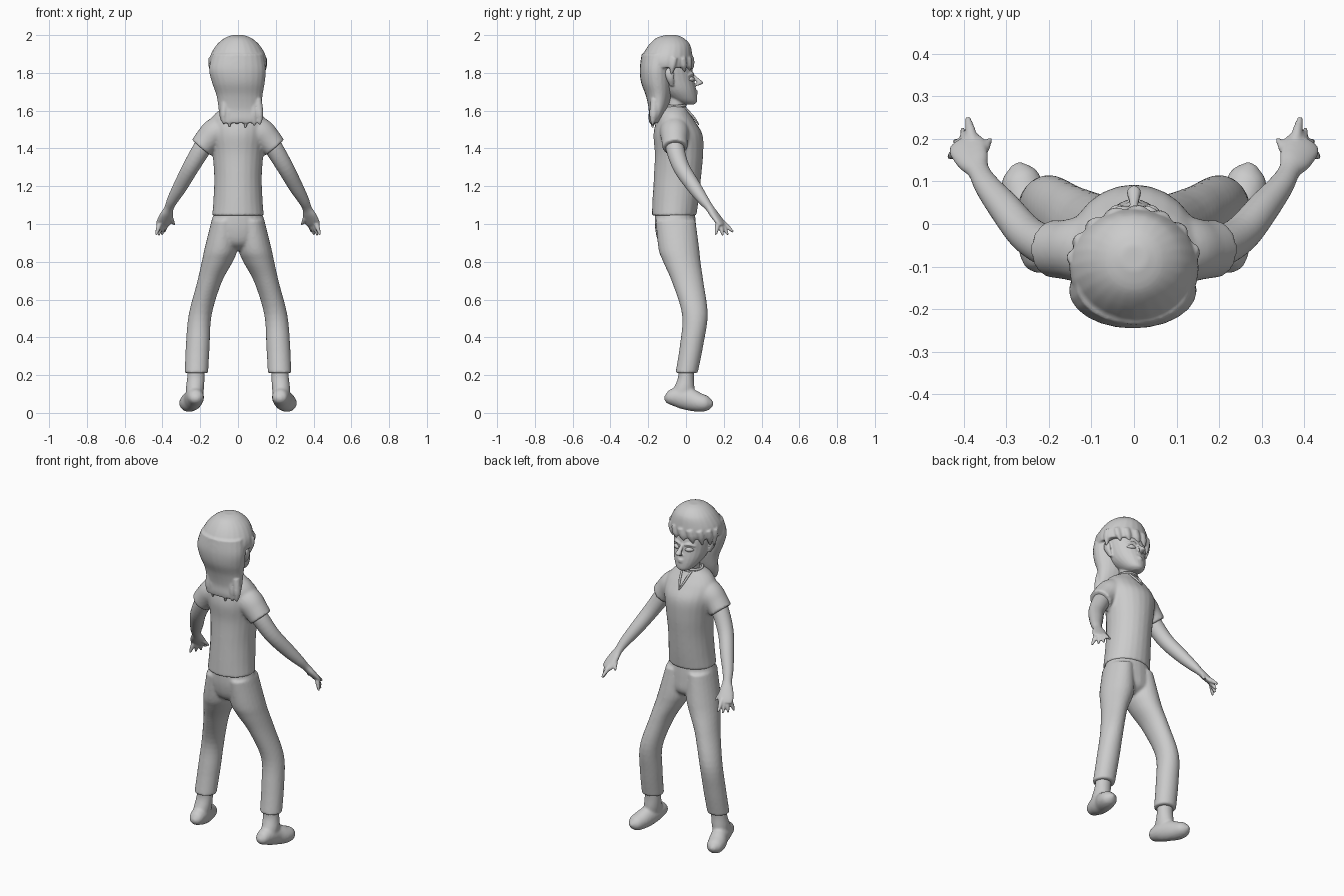
import bpy, bmesh, math
from mathutils import Vector


def spline(pts, steps=5):
    """Catmull-Rom interpolation of ring tuples (x, y, z, rx, ry)."""
    out = []
    for i in range(len(pts) - 1):
        p0, p1, p2 = pts[max(i - 1, 0)], pts[i], pts[i + 1]
        p3 = pts[min(i + 2, len(pts) - 1)]
        for s in range(steps):
            t = s / steps
            out.append([0.5 * (2 * b + (c - a) * t + (2 * a - 5 * b + 4 * c - d) * t * t
                               + (3 * b - a - 3 * c + d) * t ** 3)
                        for a, b, c, d in zip(p0, p1, p2, p3)])
    return out + [list(pts[-1])]


def tube(bm, pts, ref=None, both=False, n=24):
    """Closed loft; horizontal rings when ref is None, else rings across the path."""
    rings = spline(pts)
    cen = [Vector(r[:3]) for r in rings]
    for side in ((1, -1) if both else (1,)):
        loops = []
        for i, r in enumerate(rings):
            if ref is None:
                v, u = Vector((1, 0, 0)), Vector((0, 1, 0))
            else:
                t = (cen[min(i + 1, len(cen) - 1)] - cen[max(i - 1, 0)]).normalized()
                u = Vector(ref)
                u = (u - t * u.dot(t)).normalized()
                v = t.cross(u)
            loop = []
            for k in range(n):
                a = 2 * math.pi * k / n
                p = cen[i] + v * max(r[3], .002) * math.cos(a) + u * max(r[4], .002) * math.sin(a)
                loop.append(bm.verts.new((p.x * side, p.y, p.z)))
            loops.append(loop)
        for a, b in zip(loops, loops[1:]):
            for k in range(n):
                bm.faces.new((a[k], a[k - 1], b[k - 1], b[k]))
        bm.faces.new(loops[0])
        bm.faces.new(loops[-1])


def finish(name, bm, voxel=None, smooth=3):
    bmesh.ops.recalc_face_normals(bm, faces=bm.faces)
    for f in bm.faces:
        f.smooth = True
    me = bpy.data.meshes.new(name)
    bm.to_mesh(me)
    bm.free()
    ob = bpy.data.objects.new(name, me)
    bpy.context.collection.objects.link(ob)
    if voxel:
        m = ob.modifiers.new("blend", 'REMESH')
        m.mode, m.voxel_size, m.use_smooth_shade = 'VOXEL', voxel, True
        s = ob.modifiers.new("soften", 'SMOOTH')
        s.factor, s.iterations = 0.5, smooth
    return ob


Y, Z = (0, 1, 0), (0, 0, 1)

# Shirt: torso with short sleeves
bm = bmesh.new()
tube(bm, [(0, -.063, 1.045, .137, .118), (0, -.055, 1.13, .130, .122), (0, -.045, 1.25, .126, .125),
          (0, -.037, 1.37, .135, .128), (0, -.042, 1.47, .150, .130), (0, -.055, 1.54, .150, .105),
          (0, -.065, 1.59, .115, .080), (0, -.060, 1.625, .058, .055)])
tube(bm, [(.06, -.06, 1.50, .09, .08), (.12, -.06, 1.48, .08, .078),
          (.16, -.06, 1.445, .07, .070), (.195, -.058, 1.405, .064, .067)], Y, True)
finish("shirt", bm, .008)

# Neckline trim and front placket
bm = bmesh.new()
ring = [(.058 * math.cos(a), -.06 + .056 * math.sin(a), 1.622 - .006 * math.sin(a), .007, .007)
        for a in [math.pi * k / 8 for k in range(17)]]
tube(bm, ring, Z, n=8)
tube(bm, [(r[0], -.12 - r[1], r[2], .007, .007) for r in ring], Z, n=8)
tube(bm, [(.03, -.005, 1.615, .006, .006), (.015, .04, 1.565, .006, .006), (0, .068, 1.525, .003, .003)],
     (1, 0, 0), True, 8)
finish("collar", bm)

# Trousers
bm = bmesh.new()
tube(bm, [(0, -.06, 1.08, .12, .105), (0, -.055, .98, .147, .109), (0, -.045, .90, .12, .098),
          (0, -.04, .86, .06, .05)])
tube(bm, [(.07, -.055, 1.02, .07, .105), (.09, -.038, .87, .087, .108), (.11, -.022, .80, .082, .099),
          (.152, .01, .69, .065, .083), (.20, .047, .52, .061, .068), (.213, .03, .36, .063, .062),
          (.22, .003, .21, .062, .059)], None, True)
finish("trousers", bm, .008)

# Boots
bm = bmesh.new()
tube(bm, [(.222, .002, .26, .045, .045), (.223, 0, .19, .046, .042), (.228, -.01, .13, .048, .055),
          (.230, -.02, .09, .045, .06)], None, True)
tube(bm, [(.219, -.114, .085, .008, .008), (.221, -.095, .082, .036, .034), (.228, -.04, .083, .048, .055),
          (.24, .02, .07, .049, .058), (.258, .07, .055, .051, .050), (.268, .115, .05, .042, .038),
          (.276, .143, .05, .010, .010)], Z, True)
finish("boots", bm, .008)

# Arms with hands
bm = bmesh.new()
W = (.9, -.4, 0)
tube(bm, [(.15, -.06, 1.45, .05, .05), (.19, -.058, 1.40, .049, .049), (.25, -.025, 1.30, .044, .044),
          (.305, .04, 1.20, .038, .038), (.345, .09, 1.13, .029, .030), (.365, .125, 1.085, .021, .026),
          (.378, .15, 1.05, .020, .038), (.392, .18, 1.01, .017, .044), (.40, .195, .99, .012, .036)], W, True)
for base, tip in [((.365, .155, 1.05), (.337, .200, .995)), ((.378, .192, 1.01), (.390, .250, .958)),
                  ((.390, .188, 1.005), (.403, .222, .942)), ((.403, .180, 1.005), (.420, .195, .940)),
                  ((.412, .170, 1.01), (.434, .157, .942))]:
    mid = [(a + b) / 2 for a, b in zip(base, tip)]
    tube(bm, [(*base, .014, .014), (*mid, .012, .012), (*tip, .006, .006)], W, True, 10)
finish("arms", bm, .005)

# Head with neck, nose, lips and ears
bm = bmesh.new()
tube(bm, [(0, -.06, 1.58, .05, .048), (0, -.055, 1.64, .046, .046), (0, -.06, 1.70, .05, .05)])
tube(bm, [(0, .015, 1.632, .022, .025), (0, .002, 1.645, .046, .055), (0, -.018, 1.67, .068, .077),
          (0, -.045, 1.71, .090, .099), (0, -.066, 1.76, .103, .109), (0, -.08, 1.83, .112, .110),
          (0, -.09, 1.90, .108, .095), (0, -.09, 1.95, .06, .06)])
tube(bm, [(0, .028, 1.80, .008, .008), (0, .05, 1.775, .011, .012), (0, .074, 1.748, .017, .018),
          (0, .055, 1.733, .014, .012)], n=12)
for z, w in ((1.703, .006), (1.692, .006)):
    tube(bm, [(-.03, .038, z, .003, .003), (0, .055, z, .009, w), (.03, .038, z, .003, .003)], Z, n=8)
tube(bm, [(.103, -.075, 1.73, .008, .01), (.116, -.083, 1.765, .014, .02), (.122, -.088, 1.80, .012, .024),
          (.118, -.09, 1.825, .006, .01)], None, True, 12)
tube(bm, [(.018, .040, 1.79, .004, .005), (.042, .034, 1.798, .006, .007), (.07, .014, 1.786, .003, .004)],
     Z, True, 8)
finish("head", bm, .005, 2)

# Eyes
bm = bmesh.new()
tube(bm, [(.021, .038, 1.764, .003, .003), (.03, .036, 1.766, .01, .01), (.042, .030, 1.767, .014, .013),
          (.055, .022, 1.766, .01, .01), (.064, .016, 1.764, .003, .003)], Z, True, 12)
finish("eyes", bm)

# Hair: crown, long back and loose locks
bm = bmesh.new()
tube(bm, [(0, -.08, 2.0, .03, .03), (0, -.085, 1.985, .070, .072), (0, -.087, 1.95, .112, .108),
          (0, -.097, 1.90, .143, .130), (0, -.103, 1.86, .152, .138), (0, -.105, 1.828, .148, .135)])
tube(bm, [(0, -.14, 1.90, .135, .095), (-.003, -.155, 1.82, .150, .090), (.002, -.153, 1.75, .140, .085),
          (.008, -.145, 1.68, .122, .068), (.012, -.148, 1.61, .115, .050), (.014, -.162, 1.56, .110, .036),
          (.014, -.170, 1.535, .098, .024)])
for x, z in ((-.075, 1.53), (-.045, 1.515), (-.005, 1.53), (.04, 1.51), (.085, 1.52), (.115, 1.525)):
    tube(bm, [(x * .9, -.165, 1.66, .022, .022), (x, -.172, 1.58, .02, .022), (x, -.178, z, .006, .006)], Y, n=10)
for deg, z, lean in ((18, 1.79, -8), (40, 1.805, 8), (62, 1.81, 8), (84, 1.805, 10), (106, 1.80, 10),
                     (128, 1.79, 10), (150, 1.785, 8), (170, 1.775, 0)):
    path = []
    for d, zz, r, k in ((deg, 1.88, .024, .92), (deg + lean / 2, 1.84, .022, .93), (deg + lean, z, .005, .92)):
        a = math.radians(d)
        path.append((.148 * k * math.cos(a), -.1 + .136 * k * math.sin(a), zz, r, r * .8))
    tube(bm, path, Y, n=10)
finish("hair", bm, .006, 2)
